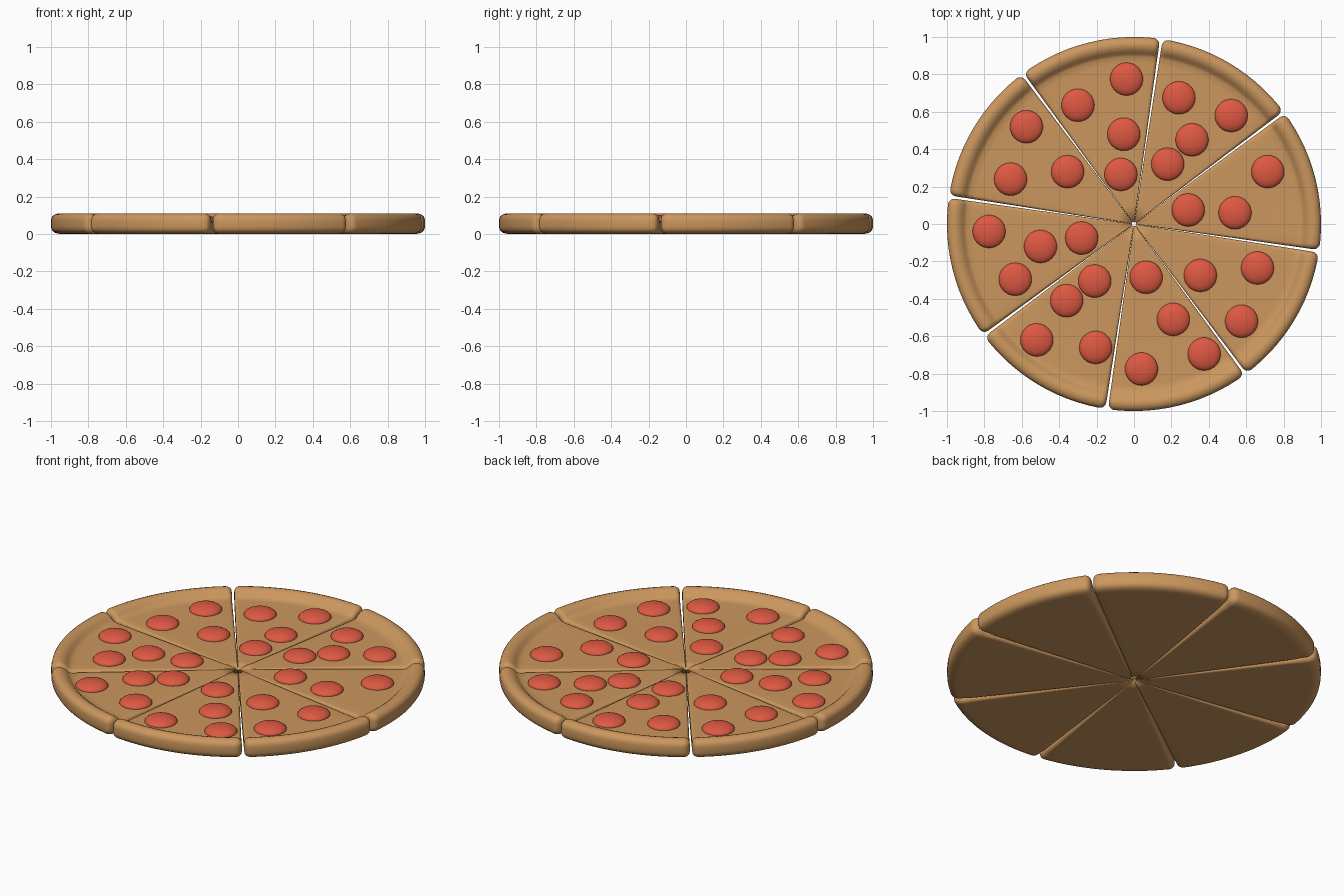
import bpy, bmesh, math

if "Cube" in bpy.data.objects:
    bpy.data.objects.remove(bpy.data.objects["Cube"])

def material(name, rgb):
    m = bpy.data.materials.new(name)
    m.diffuse_color = (*rgb, 1)
    m.use_nodes = True
    m.node_tree.nodes["Principled BSDF"].inputs["Base Color"].default_value = m.diffuse_color
    return m

dough = material("baked dough", (0.60, 0.31, 0.112))
red = material("pepperoni red", (0.73, 0.10, 0.055))

HALF = math.radians(22.1)      # half angle of a slice, leaving a thin cut
FIRST = 14.1                   # middle of the first slice, degrees
SURFACE = 0.07                 # height of the topping surface

# radial profile: radius, underside height, top height, edge rounding
PROFILE = [
    (0.012, 0.003, 0.07, 0.001), (0.10, 0.0, 0.07, 0.005),
    (0.30, 0.0, 0.07, 0.010), (0.60, 0.0, 0.07, 0.015),
    (0.86, 0.0, 0.07, 0.020), (0.895, 0.0, 0.071, 0.022),
    (0.907, 0.0, 0.078, 0.025), (0.92, 0.0, 0.092, 0.028),
    (0.935, 0.0, 0.103, 0.03), (0.95, 0.0, 0.108, 0.03),
    (0.965, 0.002, 0.109, 0.03), (0.98, 0.007, 0.104, 0.03),
    (0.99, 0.014, 0.097, 0.025), (0.997, 0.024, 0.087, 0.018),
    (1.0, 0.037, 0.073, 0.010),
]
COLS, CORNER = 12, 5


def section(r, zb, zt, c):
    """Rounded cross-section of a slice at radius r: top half, then underside."""
    w = r * HALF
    q = 0.035                  # plan rounding of the crust ends
    if r > 1 - q:
        w -= q - math.sqrt(max(q * q - (r - 1 + q) ** 2, 0.0))
    c = min(c, (zt - zb) / 2)
    arc = [math.pi / 2 * i / CORNER for i in range(CORNER + 1)]
    edge = [(w - c + c * math.cos(a), c * (1 - math.sin(a))) for a in arc]
    flat = [(w - c) * (1 - 2 * i / COLS) for i in range(1, COLS)]
    half = edge + [(s, 0) for s in flat] + [(-s, d) for s, d in reversed(edge)]
    pts = [(s, zt - d) for s, d in half] + [(s, zb + d) for s, d in half]
    return [(r * math.cos(s / r), r * math.sin(s / r), z) for s, z in pts]


def slice_mesh():
    bm = bmesh.new()
    rings = [[bm.verts.new(p) for p in section(*row)] for row in PROFILE]
    n = len(rings[0]) // 2
    order = list(range(n)) + list(range(2 * n - 1, n - 1, -1))
    # skin between rings
    for a, b in zip(rings, rings[1:]):
        for i, j in zip(order, order[1:] + order[:1]):
            bm.faces.new((a[i], a[j], b[j], b[i]))
    # tip and outer rim
    for ring in (rings[0], rings[-1]):
        for i in range(n - 1):
            bm.faces.new((ring[i], ring[i + 1], ring[n + i + 1], ring[n + i]))
    bmesh.ops.remove_doubles(bm, verts=bm.verts, dist=1e-5)
    bmesh.ops.recalc_face_normals(bm, faces=bm.faces)
    for f in bm.faces:
        f.smooth = True
    me = bpy.data.meshes.new("slice")
    bm.to_mesh(me)
    bm.free()
    me.materials.append(dough)
    return me


def pepperoni_mesh():
    bm = bmesh.new()
    bmesh.ops.create_uvsphere(bm, u_segments=32, v_segments=16, radius=0.088)
    bmesh.ops.scale(bm, vec=(1, 1, 0.37), verts=bm.verts)
    for f in bm.faces:
        f.smooth = True
    me = bpy.data.meshes.new("pepperoni")
    bm.to_mesh(me)
    bm.free()
    me.materials.append(red)
    return me


def place(name, mesh, loc=(0, 0, 0), turn=0):
    ob = bpy.data.objects.new(name, mesh)
    ob.location = loc
    ob.rotation_euler.z = math.radians(turn)
    bpy.context.collection.objects.link(ob)


# eight slices
wedge = slice_mesh()
for k in range(8):
    place(f"slice_{k + 1}", wedge, turn=FIRST + 45 * k)

# pepperoni scattered on the slices
SPOTS = [
    (-0.04, 0.775), (-0.30, 0.635), (-0.055, 0.48), (-0.07, 0.265),
    (0.24, 0.675), (0.52, 0.58), (0.31, 0.45), (0.18, 0.32),
    (0.715, 0.28), (0.29, 0.075), (0.54, 0.06),
    (0.66, -0.235), (0.355, -0.275), (0.575, -0.52),
    (0.065, -0.285), (0.21, -0.51), (0.375, -0.695), (0.04, -0.775),
    (-0.21, -0.305), (-0.36, -0.41), (-0.52, -0.62), (-0.205, -0.66),
    (-0.775, -0.04), (-0.50, -0.12), (-0.28, -0.075), (-0.635, -0.295),
    (-0.575, 0.52), (-0.66, 0.24), (-0.355, 0.28),
]
disc = pepperoni_mesh()
for k, (x, y) in enumerate(SPOTS):
    place(f"pepperoni_{k + 1}", disc, (x, y, SURFACE))
